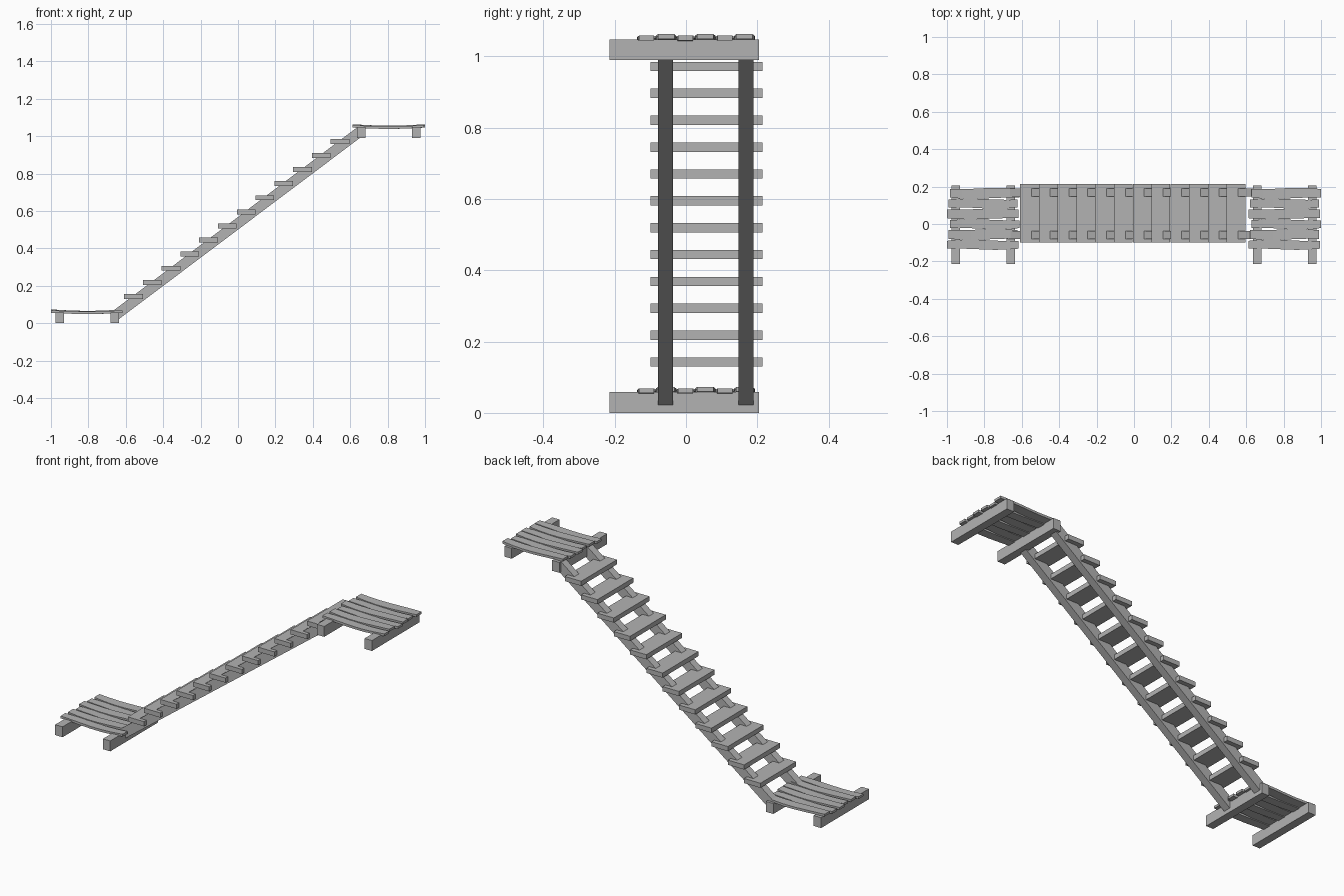
import bpy, bmesh, math
from mathutils import Matrix, Vector

cube = bpy.data.objects.get("Cube")
if cube:
    bpy.data.objects.remove(cube)

wood = bpy.data.materials.new("weathered_grey")
wood.use_nodes = True
GREY = (0.45, 0.45, 0.45, 1)
wood.diffuse_color = GREY
wood.node_tree.nodes["Principled BSDF"].inputs["Base Color"].default_value = GREY


def finish(bm, name):
    bmesh.ops.recalc_face_normals(bm, faces=bm.faces)
    mesh = bpy.data.meshes.new(name)
    bm.to_mesh(mesh)
    bm.free()
    mesh.materials.append(wood)
    obj = bpy.data.objects.new(name, mesh)
    bpy.context.collection.objects.link(obj)
    return obj


def box(name, centre, size, tilt=0.0):
    bm = bmesh.new()
    place = Matrix.Translation(centre) @ Matrix.Rotation(-tilt, 4, "Y")
    bmesh.ops.create_cube(bm, size=1, matrix=place @ Matrix.Diagonal((*size, 1)))
    return finish(bm, name)


def plank(name, x0, x1, y, z, width, sway, sag):
    """Worn board that sags in the middle and sways sideways."""
    bm = bmesh.new()
    steps, rings = 6, []
    for i in range(steps + 1):
        t = i / steps
        bow = math.sin(math.pi * t)
        half = width / 2 * (0.84 + 0.16 * bow)
        cy = y + sway * math.sin(math.tau * t)
        cz = z - sag * bow
        rings.append([bm.verts.new((x0 + (x1 - x0) * t, cy + a * half, cz + b * 0.0065))
                      for a, b in ((-1, -1), (1, -1), (1, 1), (-1, 1))])
    for a, b in zip(rings, rings[1:]):
        for k in range(4):
            n = (k + 1) % 4
            bm.faces.new((a[k], a[n], b[n], b[k]))
    bm.faces.new(rings[0])
    bm.faces.new(rings[-1])
    return finish(bm, name)


def platform(prefix, cx, base):
    # Two cross beams under six uneven boards
    for side, dx in (("right", -0.147), ("left", 0.147)):
        box(f"{prefix}_{side}_beam", (cx + dx, -0.005, base + 0.029), (0.045, 0.42, 0.058))
    for i in range(6):
        odd = i % 2
        plank(f"{prefix}_plank_{i + 1}",
              cx - 0.194 + 0.008 * (i % 3), cx + 0.194 - 0.006 * ((i + 1) % 3),
              -0.111 + 0.055 * i, base + 0.062 + 0.004 * odd,
              0.05 + 0.005 * odd, 0.003 * (1 - 2 * odd), 0.007)


platform("lower", -0.806, 0.0)
platform("upper", 0.806, 0.99)

# Sloping stringers, square cut at the ends
low, high = Vector((-0.661, 0, 0.037)), Vector((0.656, 0, 1.027))
run = high - low
tilt = math.atan2(run.z, run.x)
for side, y in (("front", -0.058), ("back", 0.169)):
    centre = (low + high) / 2
    centre.y = y
    box(f"{side}_stringer", centre, (run.length, 0.042, 0.054), tilt)

# Treads
for i in range(12):
    box(f"tread_{i + 1}", (-0.559 + 0.1004 * i, 0.0575, 0.1425 + 0.0754 * i),
        (0.1, 0.315, 0.026))
